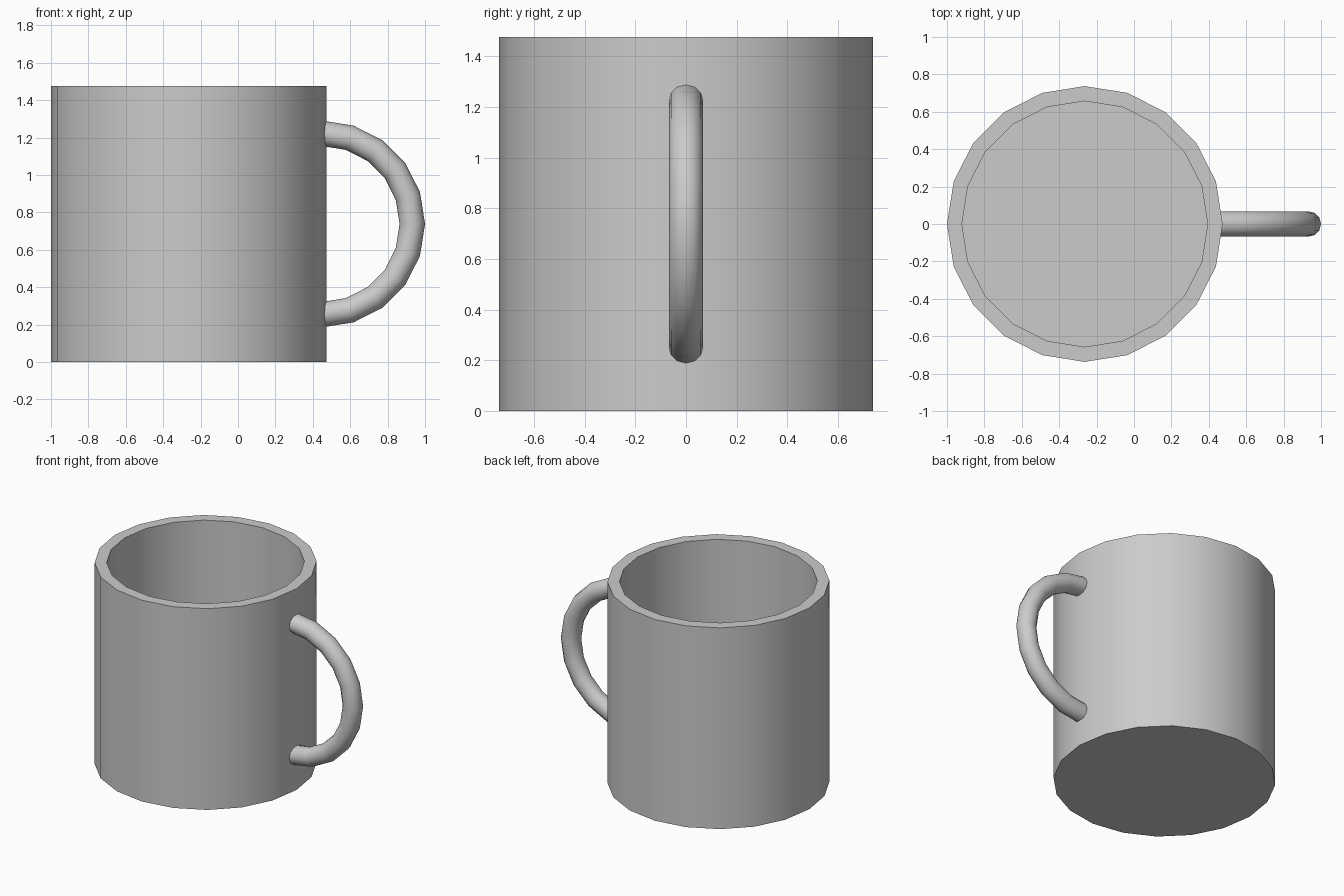
import bpy, bmesh
from math import sin, cos, pi, radians

if "Cube" in bpy.data.objects:
    bpy.data.objects.remove(bpy.data.objects["Cube"])

CX, SIDES = -0.263, 20


def finish(name, bm):
    bmesh.ops.recalc_face_normals(bm, faces=bm.faces)
    mesh = bpy.data.meshes.new(name)
    bm.to_mesh(mesh)
    bm.free()
    ob = bpy.data.objects.new(name, mesh)
    bpy.context.collection.objects.link(ob)
    bpy.ops.object.select_all(action='DESELECT')
    ob.select_set(True)
    bpy.context.view_layer.objects.active = ob
    bpy.ops.object.shade_smooth_by_angle(angle=radians(35))
    return ob


def skin(name, rings):
    """Join successive rings of points with quads and cap both ends."""
    bm = bmesh.new()
    loops = [[bm.verts.new(p) for p in ring] for ring in rings]
    for a, b in zip(loops, loops[1:]):
        n = len(a)
        for i in range(n):
            j = (i + 1) % n
            bm.faces.new((a[i], a[j], b[j], b[i]))
    bm.faces.new(loops[0])
    bm.faces.new(loops[-1])
    return finish(name, bm)


def turns(n):
    return [2 * pi * i / n for i in range(n)]


# Cup: outer bottom, outer rim, inner rim, inner floor
profile = [(0.737, 0), (0.737, 1.475), (0.657, 1.475), (0.657, 0.08)]
skin("cup_body", [[(CX + r * cos(t), r * sin(t), z) for t in turns(SIDES)]
                  for r, z in profile])

# Handle: half ring with its ends buried in the cup wall
HX, HZ, MAJOR, MINOR = 0.447, 0.738, 0.485, 0.068
rings = []
for k in range(11):
    a = -pi / 2 + pi * k / 10
    rings.append([(HX + (MAJOR + MINOR * cos(t)) * cos(a), MINOR * sin(t),
                   HZ + (MAJOR + MINOR * cos(t)) * sin(a)) for t in turns(12)])
skin("handle", rings)
